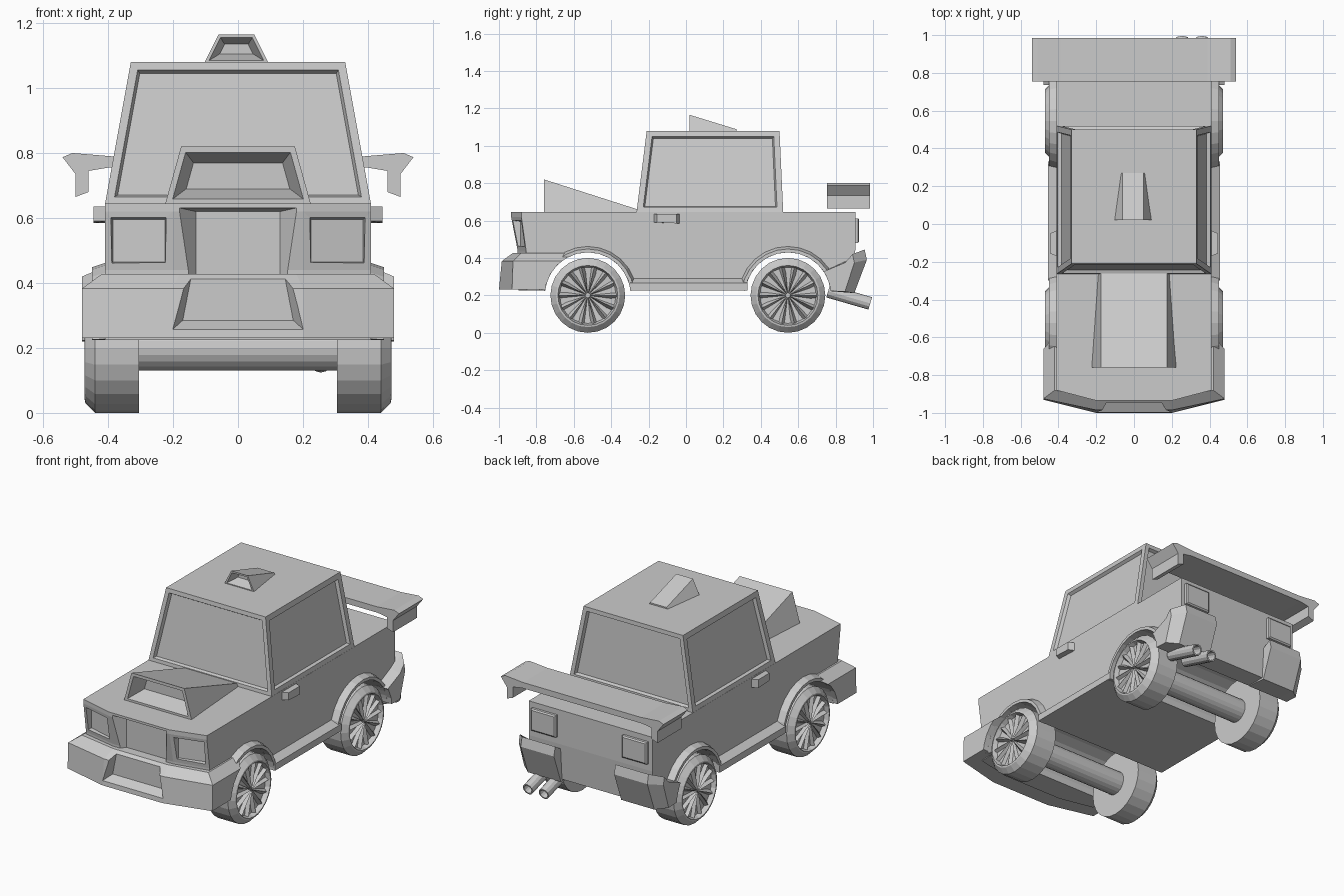
import bpy, bmesh
from math import cos, sin, pi, radians

if "Cube" in bpy.data.objects:
    bpy.data.objects.remove(bpy.data.objects["Cube"])

AXLES = {"front": -0.525, "rear": 0.545}


def skin(bm, rings, caps=True):
    """Join rings of points with side faces and close both ends."""
    vs = [[bm.verts.new(p) for p in ring] for ring in rings]
    n = len(vs[0])
    for a, b in zip(vs, vs[1:]):
        for i in range(n):
            j = (i + 1) % n
            bm.faces.new((a[i], a[j], b[j], b[i]))
    if caps:
        bm.faces.new(vs[0])
        bm.faces.new(vs[-1])


def finish(name, bm, mirror=False, cutters=()):
    bmesh.ops.recalc_face_normals(bm, faces=bm.faces)
    me = bpy.data.meshes.new(name)
    bm.to_mesh(me)
    bm.free()
    ob = bpy.data.objects.new(name, me)
    bpy.context.collection.objects.link(ob)
    for c in cutters:
        m = ob.modifiers.new("cut", "BOOLEAN")
        m.operation, m.solver, m.object = "DIFFERENCE", "EXACT", c
    if mirror:
        ob.modifiers.new("mirror", "MIRROR")
    return ob


def loft(name, rings, **kw):
    bm = bmesh.new()
    skin(bm, rings)
    return finish(name, bm, **kw)


def cutter(name, rings, **kw):
    ob = loft(name, rings, **kw)
    ob.hide_render = True
    ob.hide_viewport = False
    ob.display_type = "WIRE"
    return ob


def recess(bm, normal_test, rim, depth, slope=0.008):
    """Inset chosen faces, then push the middle inwards."""
    bmesh.ops.recalc_face_normals(bm, faces=bm.faces)
    bm.normal_update()
    faces = [f for f in bm.faces if normal_test(f.normal)]
    bmesh.ops.inset_individual(bm, faces=faces, thickness=rim, use_even_offset=True)
    bmesh.ops.inset_individual(bm, faces=faces, thickness=slope, depth=-depth, use_even_offset=True)


def plan(half, z):
    """Symmetric outline at height z from its right half."""
    return [(x, y, z) for x, y in half] + [(-x, y, z) for x, y in reversed(half)]


def trap(y, wb, wt, z0, z1, cx=0):
    return [(cx - wb, y, z0), (cx + wb, y, z0), (cx + wt, y, z1), (cx - wt, y, z1)]


def circle_x(x, r, y, z=0.2, n=24):
    return [(x, y + r * cos(2 * pi * i / n), z + r * sin(2 * pi * i / n)) for i in range(n)]


# Hidden cutters: wheel arches, grille, headlights, bumper opening
arch_cut = {k: cutter(k + "_arch_cutter", [circle_x(-0.7, 0.23, y), circle_x(0.7, 0.23, y)])
            for k, y in AXLES.items()}
grille_cut = cutter("grille_cutter", [trap(-1.0, 0.23, 0.23, 0.38, 0.645 - 0.003),
                                      trap(-0.87, 0.13, 0.13, 0.40, 0.62)])
light_cut = cutter("headlight_cutter", [
    [(0.215, -0.99, 0.45), (0.40, -0.94, 0.45), (0.40, -0.94, 0.61), (0.215, -0.99, 0.61)],
    [(0.225, -0.885, 0.465), (0.385, -0.84, 0.465), (0.385, -0.84, 0.595), (0.225, -0.885, 0.595)]],
    mirror=True)
intake_cut = cutter("intake_cutter", [
    [(-0.22, -1.03, 0.24), (0.22, -1.03, 0.24), (0.175, -1.03, 0.44), (-0.175, -1.03, 0.44)],
    [(-0.17, -0.945, 0.285), (0.17, -0.945, 0.285), (0.14, -0.945, 0.44), (-0.14, -0.945, 0.44)]])

# Main body shell
low = [(0.2, -0.895), (0.41, -0.85), (0.41, 0.89)]
mid = [(0.2, -0.90), (0.41, -0.855), (0.41, 0.905)]
top = [(0.2, -0.935), (0.41, -0.88), (0.41, 0.905)]
loft("body", [plan(low, 0.225), plan(mid, 0.44), plan(top, 0.62), plan(top, 0.645)],
     cutters=[*arch_cut.values(), grille_cut, light_cut])

# Front bumper wrapping back to the wheel arches
loft("front_bumper", [
    plan([(0.2, -1.0), (0.48, -0.93), (0.48, -0.58)], 0.23),
    plan([(0.2, -0.985), (0.48, -0.925), (0.48, -0.58)], 0.383),
    plan([(0.18, -0.925), (0.42, -0.88), (0.42, -0.58)], 0.427)],
    cutters=[arch_cut["front"], intake_cut])

# Rear bumper corners
back = [(0.74, 0.225), (0.73, 0.325), (0.86, 0.385), (0.955, 0.445), (0.967, 0.39), (0.90, 0.212)]
side = [(0.74, 0.225), (0.73, 0.325), (0.85, 0.375), (0.89, 0.42), (0.90, 0.375), (0.85, 0.22)]
loft("rear_bumper_corner", [[(0.2, y, z) for y, z in back], [(0.42, y, z) for y, z in back],
                            [(0.48, y, z) for y, z in side]],
     mirror=True, cutters=[arch_cut["rear"]])

# Cabin with inset windows
bm = bmesh.new()
skin(bm, [plan([(0.41, -0.265), (0.41, 0.52)], 0.64), plan([(0.33, -0.21), (0.33, 0.50)], 1.08)])
recess(bm, lambda n: abs(n.y) > 0.8, 0.025, 0.018)
recess(bm, lambda n: abs(n.x) > 0.9 and abs(n.y) < 0.05, 0.032, 0.018)
finish("cabin", bm)

# Air scoops on hood and roof
for name, f, b in (
        ("hood_scoop", trap(-0.76, 0.225, 0.175, 0.64, 0.82), trap(-0.26, 0.19, 0.175, 0.64, 0.66)),
        ("roof_scoop", trap(0.02, 0.1, 0.055, 1.075, 1.165, -0.005),
         trap(0.27, 0.065, 0.055, 1.075, 1.088, -0.005))):
    bm = bmesh.new()
    skin(bm, [f, b])
    big = name == "hood_scoop"
    recess(bm, lambda n: n.y < -0.99, 0.018 if big else 0.01, 0.1 if big else 0.06, 0.032 if big else 0.02)
    finish(name, bm)

# Rear wing with drooping end supports
wing = [(0.40, 0.755), (0.46, 0.745), (0.46, 0.68), (0.50, 0.665), (0.50, 0.735),
        (0.54, 0.787), (0.51, 0.80), (0.39, 0.79)]
outline = wing + [(-x, z) for x, z in reversed(wing)]
loft("rear_wing", [[(x, y, z) for x, z in outline] for y in (0.755, 0.985)])

# Side skirts
loft("side_skirt", [[(0.40, y, 0.225), (0.455, y, 0.225), (0.455, y, 0.265), (0.40, y, 0.295)]
                    for y in (-0.30, 0.33)], mirror=True)

# Door handles
loft("door_handle", [[(x, a, 0.59), (x, b, 0.585), (x, b, 0.635), (x, a, 0.635)]
                     for x, a, b in ((0.40, -0.175, -0.03), (0.445, -0.155, -0.05))], mirror=True)

# Tail lights
loft("tail_light", [[(0.22 + e, y, 0.48 + e), (0.385 - e, y, 0.48 + e), (0.385 - e, y, 0.612 - e),
                     (0.22 + e, y, 0.612 - e)] for y, e in ((0.895, 0), (0.92, 0), (0.926, 0.008))],
     mirror=True)

# Twin exhaust pipes
for k, cx in enumerate((0.255, 0.36)):
    rings = []
    for y, z, r in ((0.76, 0.222, 0.033), (0.985, 0.157, 0.033), (0.985, 0.157, 0.025), (0.90, 0.182, 0.025)):
        rings.append([(cx + r * cos(a), y + 0.3 * r * sin(a), z + r * sin(a))
                      for a in (2 * pi * i / 12 for i in range(12))])
    loft(f"exhaust_pipe_{k + 1}", rings)

for k, y0 in AXLES.items():
    # Arch flares
    loft(k + "_arch_flare", [[(x, y0 + r * cos(a), 0.2 + r * sin(a))
                              for x, r in ((0.40, 0.23), (0.45, 0.23), (0.45, 0.248), (0.40, 0.265))]
                             for a in (radians(6 + 168 * i / 12) for i in range(13))], mirror=True)
    # Tyres with dished rims
    loft(k + "_wheel", [circle_x(x, r, y0) for x, r in (
        (0.305, 0.2), (0.44, 0.2), (0.47, 0.17), (0.472, 0.16), (0.445, 0.15), (0.44, 0.02))], mirror=True)
    # Wheel spokes
    bm = bmesh.new()
    for i in range(14):
        a = 2 * pi * i / 14
        rings = []
        for r, w in ((0.012, 0.002), (0.153, 0.021)):
            rings.append([(x, y0 + r * cos(a) - s * w * sin(a), 0.2 + r * sin(a) + s * w * cos(a))
                          for x, s in ((0.438, -1), (0.438, 1), (0.462, 0))])
        skin(bm, rings)
    finish(k + "_spokes", bm, mirror=True)
    # Axle
    loft(k + "_axle", [circle_x(-0.31, 0.07, y0, n=20), circle_x(0.31, 0.07, y0, n=20)])
